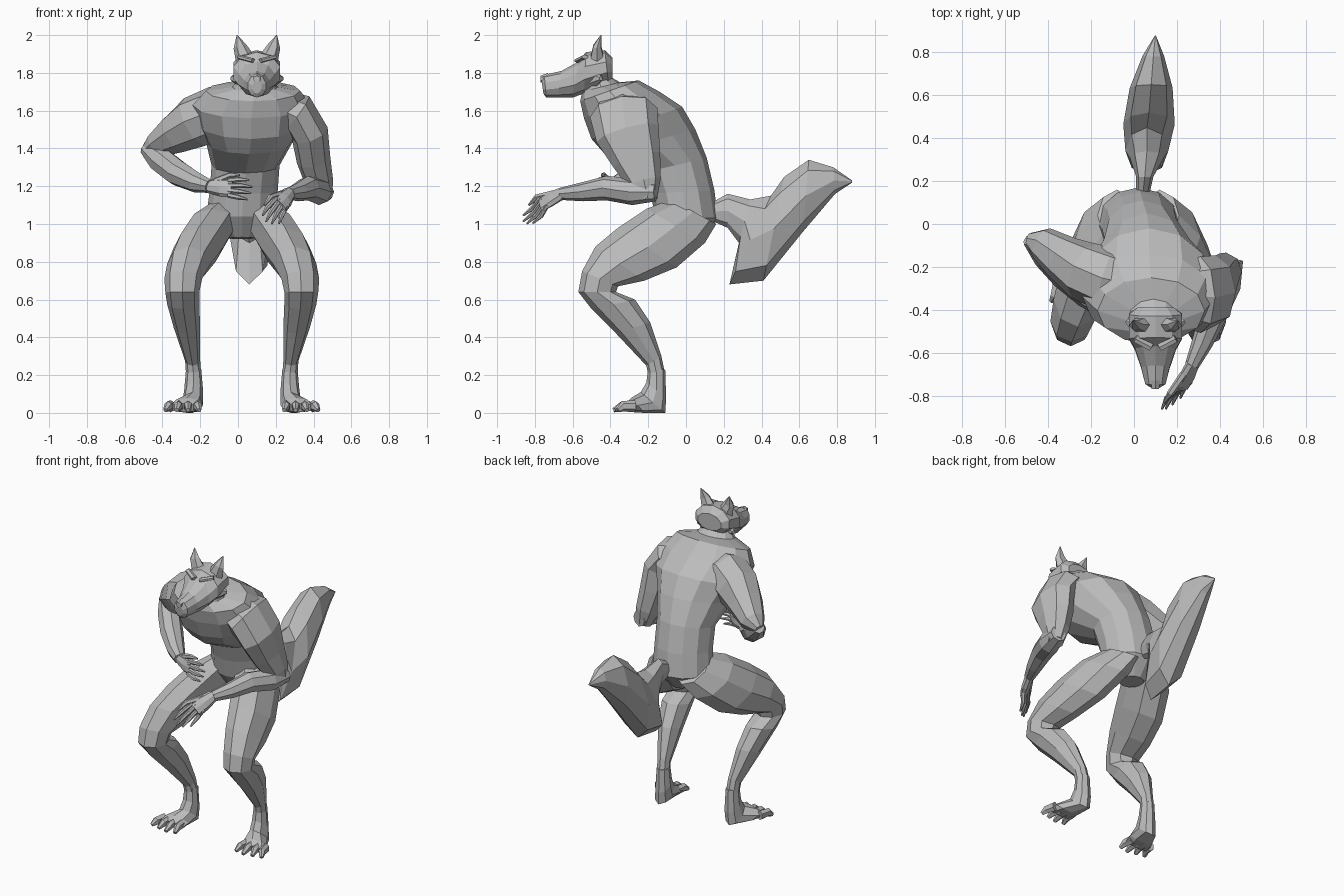
import bpy, bmesh, math
from mathutils import Vector

cube = bpy.data.objects.get("Cube")
if cube:
    bpy.data.objects.remove(cube, do_unlink=True)

# One plain grey clay colour
GREY = (.5, .5, .5, 1)
clay = bpy.data.materials.new("grey clay")
clay.use_nodes = True
clay.diffuse_color = GREY
shader = clay.node_tree.nodes["Principled BSDF"]
shader.inputs["Base Color"].default_value = GREY
shader.inputs["Roughness"].default_value = .8


def ring(centre, a, b, sides):
    """Ellipse of points around centre, with half axes a and b."""
    angles = [math.tau * i / sides for i in range(sides)]
    return [centre + a * math.cos(t) + b * math.sin(t) for t in angles]


def skin(name, rings):
    """Flat shaded closed surface through successive rings."""
    bm = bmesh.new()
    loops = [[bm.verts.new(p) for p in points] for points in rings]
    count = len(loops[0])
    for low, high in zip(loops, loops[1:]):
        for i in range(count):
            j = (i + 1) % count
            bm.faces.new((low[i], low[j], high[j], high[i]))
    bm.faces.new(loops[0])
    bm.faces.new(loops[-1])
    bmesh.ops.recalc_face_normals(bm, faces=bm.faces[:])
    mesh = bpy.data.meshes.new(name)
    bm.to_mesh(mesh)
    bm.free()
    mesh.materials.append(clay)
    obj = bpy.data.objects.new(name, mesh)
    bpy.context.collection.objects.link(obj)
    return obj


def profile_body(name, rows, sides=8, middle=0, flip=1):
    """Rows: x, half width, then y and z of one edge and of the opposite edge."""
    rings = []
    for x, half, y1, z1, y2, z2 in rows:
        x = middle + flip * x
        first, second = Vector((x, y1, z1)), Vector((x, y2, z2))
        rings.append(ring((first + second) / 2, (first - second) / 2,
                          Vector((half, 0, 0)), sides))
    return skin(name, rings)


def tube(name, path, sides=8, across=(0, 0, 1)):
    """Path rows: x, y, z, radius along the across direction, other radius."""
    points = [Vector(row[:3]) for row in path]
    rings = []
    for i, row in enumerate(path):
        ahead = points[min(i + 1, len(points) - 1)]
        along = (ahead - points[max(i - 1, 0)]).normalized()
        a = Vector(across)
        a = (a - along * a.dot(along)).normalized()
        rings.append(ring(points[i], a * row[3], along.cross(a) * row[-1], sides))
    return skin(name, rings)


def hand(side, wrist, knuckle, tip, across):
    """Flat palm, four bent fingers and a thumb."""
    wrist, knuckle, tip = Vector(wrist), Vector(knuckle), Vector(tip)
    across = Vector(across).normalized()
    reach = tip - knuckle
    back = across.cross(reach).normalized()
    tube(side + "_palm", [(*wrist, .035, .028),
                          (*wrist.lerp(knuckle, .6), .05, .026),
                          (*(knuckle + reach * .08), .05, .016)], 8, across)
    for i, length in enumerate((.9, 1.05, 1, .82)):
        offset = across * (i - 1.5) * .026
        start = knuckle + offset - reach * .1
        bend = knuckle + offset * 1.25 + reach * .5 * length + back * .012
        end = knuckle + offset * 1.35 + reach * length
        tube(f"{side}_finger_{i + 1}", [(*start, .014), (*bend, .013), (*end, .005)],
             6, across)
    root = wrist.lerp(knuckle, .35) - across * .03
    bend = knuckle - across * .07
    end = knuckle - across * .075 + reach * .45
    tube(side + "_thumb", [(*root, .02), (*bend, .016), (*end, .006)], 6, across)


# Torso, from the pelvis up the hunched back to the neck
profile_body("torso", [
    (.02, .07, -.08, .93, .08, .92),
    (.02, .19, -.16, 1.04, .17, 1.03),
    (.03, .18, -.19, 1.16, .15, 1.18),
    (.04, .18, -.23, 1.27, .11, 1.35),
    (.06, .23, -.43, 1.37, .05, 1.5),
    (.07, .29, -.5, 1.45, -.02, 1.62),
    (.07, .31, -.54, 1.56, -.14, 1.7),
    (.08, .25, -.56, 1.65, -.25, 1.76),
    (.09, .12, -.55, 1.7, -.35, 1.75),
    (.1, .09, -.54, 1.78, -.4, 1.78)], 12)

# Head with a long snout
profile_body("head", [
    (.1, .09, -.39, 1.88, -.39, 1.77),
    (.1, .13, -.43, 1.92, -.41, 1.74),
    (.1, .13, -.53, 1.91, -.54, 1.69),
    (.1, .1, -.57, 1.86, -.6, 1.67),
    (.1, .07, -.66, 1.81, -.68, 1.67),
    (.1, .05, -.75, 1.79, -.74, 1.67),
    (.1, .025, -.765, 1.76, -.755, 1.69)], 10)
profile_body("nose", [(.1, .025, -.73, 1.8, -.73, 1.75),
                      (.1, .02, -.77, 1.785, -.77, 1.75)], 6)
for side, s in (("left", 1), ("right", -1)):
    tube(side + "_ear", [(.1 + s * .065, -.47, 1.88, .05, .04),
                         (.1 + s * .09, -.47, 1.94, .035, .025),
                         (.1 + s * .105, -.45, 2, .002)], 6, (1, 0, 0))
    tube(side + "_brow", [(.1 + s * .02, -.575, 1.865, .012, .02),
                          (.1 + s * .095, -.535, 1.885, .012, .02)], 6)
    tube(side + "_cheek", [(.1 + s * .06, -.5, 1.77, .07, .05),
                           (.1 + s * .135, -.45, 1.77, .012)], 6)

# Bushy tail on a narrow root
profile_body("tail", [
    (.04, .03, .13, 1.11, .13, 1.02),
    (.05, .04, .22, 1.16, .22, .98),
    (.06, .08, .34, 1.13, .28, .9),
    (.06, .1, .45, 1.15, .23, .68),
    (.07, .12, .52, 1.25, .41, .7),
    (.08, .1, .65, 1.34, .62, .96),
    (.09, .05, .78, 1.3, .79, 1.16),
    (.1, .002, .88, 1.23, .88, 1.22)])

# Crouching legs, feet and toes, mirrored about the pelvis
for side, s in (("left", 1), ("right", -1)):
    profile_body(side + "_leg", [
        (.1, .09, -.08, 1.13, .16, 1),
        (.16, .13, -.21, 1.08, .1, .9),
        (.23, .13, -.36, .98, -.05, .77),
        (.28, .115, -.48, .88, -.22, .7),
        (.31, .1, -.55, .75, -.36, .67),
        (.315, .09, -.57, .64, -.37, .64),
        (.31, .085, -.5, .55, -.27, .6),
        (.29, .07, -.37, .42, -.19, .48),
        (.26, .04, -.21, .25, -.13, .3),
        (.255, .04, -.2, .2, -.11, .2)], 8, .02, s)
    profile_body(side + "_foot", [
        (.255, .04, -.2, .24, -.11, .23),
        (.255, .05, -.21, .16, -.105, .08),
        (.26, .055, -.24, .11, -.11, 0),
        (.29, .085, -.29, .08, -.22, 0),
        (.305, .09, -.32, .05, -.3, .005)], 8, .02, s)
    for i in range(4):
        x = .24 + i * .045
        end = .225 + i * .06
        reach = -.385 + abs(i - 1) * .012
        tube(f"{side}_toe_{i + 1}", [
            (.02 + s * x, -.27, .035, .032, .025),
            (.02 + s * (x + end) / 2, -.335, .035, .028, .022),
            (.02 + s * end, reach, .014, .012)], 6)

# Left arm reaching forward
tube("left_upper_arm", [
    (.2, -.33, 1.62, .1, .14),
    (.31, -.33, 1.59, .11, .18),
    (.38, -.31, 1.48, .1, .17),
    (.4, -.26, 1.34, .09, .13),
    (.43, -.22, 1.22, .075, .09),
    (.45, -.2, 1.13, .05)], 8, (1, 0, 0))
tube("left_forearm", [
    (.46, -.16, 1.17, .05),
    (.43, -.28, 1.17, .07),
    (.37, -.42, 1.19, .065),
    (.32, -.55, 1.17, .05),
    (.27, -.66, 1.16, .033)])
hand("left", (.275, -.65, 1.165), (.225, -.76, 1.11), (.165, -.85, 1.01), (.75, .4, -.45))

# Right arm held across the belly
tube("right_upper_arm", [
    (.02, -.29, 1.6, .1, .13),
    (-.12, -.26, 1.59, .14, .15),
    (-.23, -.22, 1.54, .14, .14),
    (-.33, -.16, 1.48, .11, .11),
    (-.43, -.09, 1.42, .07, .08),
    (-.49, -.07, 1.39, .03)])
tube("right_forearm", [
    (-.49, -.07, 1.4, .035),
    (-.41, -.14, 1.34, .07),
    (-.32, -.24, 1.27, .07),
    (-.22, -.34, 1.22, .055),
    (-.15, -.4, 1.2, .036)])
hand("right", (-.16, -.39, 1.2), (-.04, -.45, 1.19), (.07, -.46, 1.18), (0, -.2, -1))
